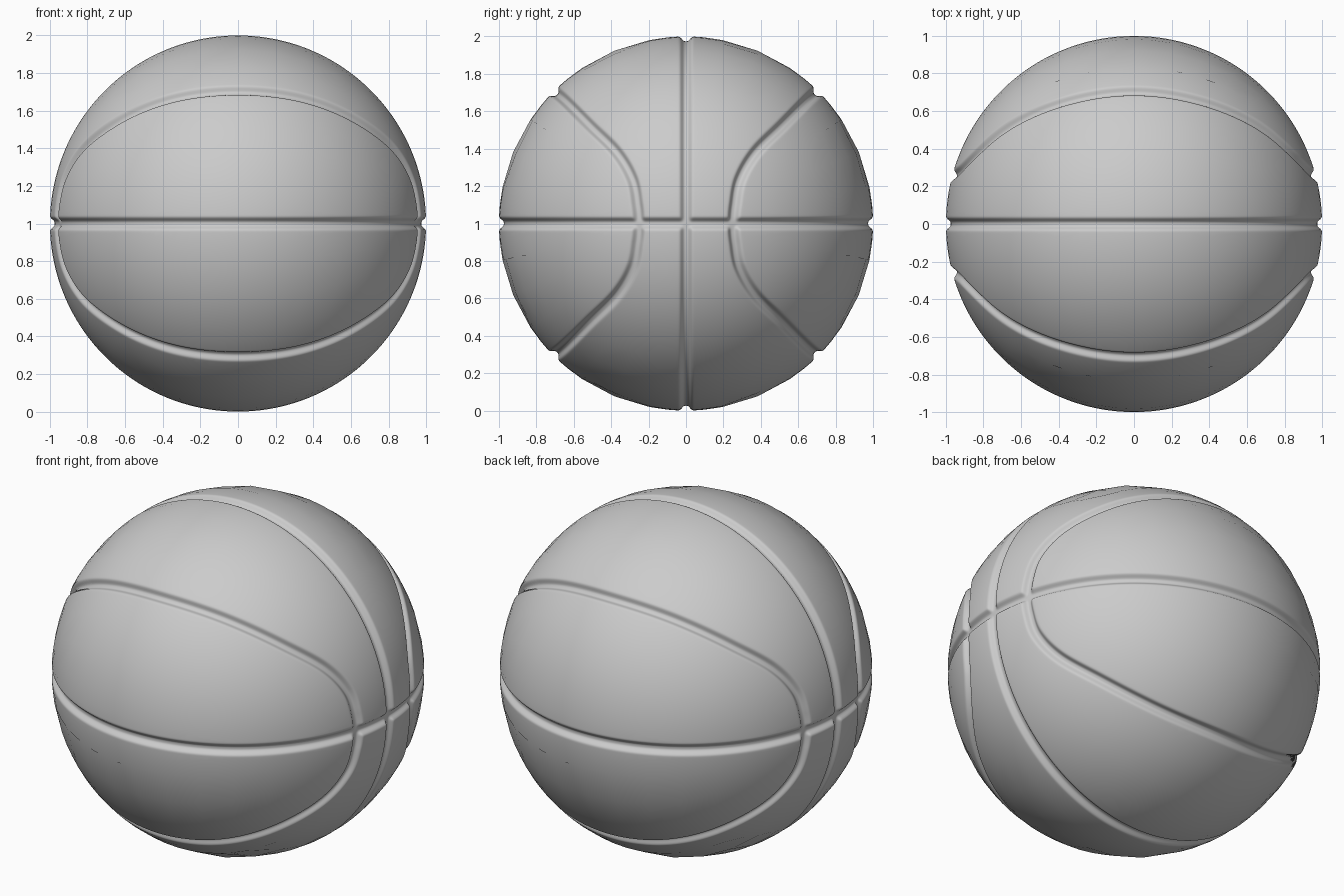
import bpy, bmesh, math
from mathutils import Vector, kdtree

if "Cube" in bpy.data.objects:
    bpy.data.objects.remove(bpy.data.objects["Cube"])

DEPTH, WIDTH = 0.026, 0.025


def on_sphere(y, z):
    return Vector((math.sqrt(max(0, 1 - y * y - z * z)), y, z))


# Curved seam in one octant, mirrored into all the others
pts = [on_sphere(y, z) for y, z in [(.255, 0), (.262, .1), (.29, .24),
                                    (.375, .385), (.52, .53), (.65, .66)]]
pts.append(Vector((0, 1, 1)).normalized())
first, last = pts[1].copy(), pts[-2].copy()
first.z *= -1
last.x *= -1
pts = [first] + pts + [last]
STEPS = 300
samples = []
for i in range(1, len(pts) - 2):
    a, b, c, d = pts[i - 1:i + 3]
    for s in range(STEPS + 1):
        t = s / STEPS
        samples.append((b + (c - a) * (t / 2)
                        + (a * 2 - b * 5 + c * 4 - d) * (t * t / 2)
                        + (b * 3 - a - c * 3 + d) * (t ** 3 / 2)).normalized())
tree = kdtree.KDTree(len(samples))
for i, p in enumerate(samples):
    tree.insert(p, i)
tree.balance()


def seam_distances(p):
    q = Vector((abs(p.x), abs(p.y), abs(p.z)))
    return q.y, q.z, tree.find(q)[2]


def radius(p):
    keep = 1.0
    for d in seam_distances(p):
        keep *= 1 - math.exp(-(d / WIDTH) ** 3)
    return 1 - DEPTH * (1 - keep)


# Ball: evenly divided cube blown up to a 32-sided sphere
bm = bmesh.new()
bmesh.ops.create_cube(bm, size=2)
bmesh.ops.subdivide_edges(bm, edges=bm.edges[:], cuts=7, use_grid_fill=True)
for v in bm.verts:
    v.co = Vector([math.tan(c * math.pi / 4) for c in v.co]).normalized()

# Refine only along the seams
size = 0.196
for level in range(5):
    edges = set()
    for f in bm.faces:
        if min(seam_distances(f.calc_center_median().normalized())) < 0.04 + size * 0.6:
            edges.update(f.edges)
    bmesh.ops.subdivide_edges(bm, edges=list(edges), cuts=1, use_grid_fill=True)
    for v in bm.verts:
        v.co.normalize()
    size /= 2

# Press the grooves in and work out clean shading normals
normals = []
EPS = 0.002
for v in bm.verts:
    p = v.co.copy()
    u = p.orthogonal().normalized()
    w = p.cross(u)
    n = p.copy()
    for t in (u, w):
        slope = (radius((p + t * EPS).normalized())
                 - radius((p - t * EPS).normalized())) / (2 * EPS)
        n -= t * slope
    normals.append(n.normalized())
    v.co = p * radius(p) + Vector((0, 0, 1))
for f in bm.faces:
    f.smooth = True
mesh = bpy.data.meshes.new("ball")
bm.to_mesh(mesh)
bm.free()
mesh.normals_split_custom_set_from_vertices(normals)
ball = bpy.data.objects.new("ball", mesh)
bpy.context.collection.objects.link(ball)
